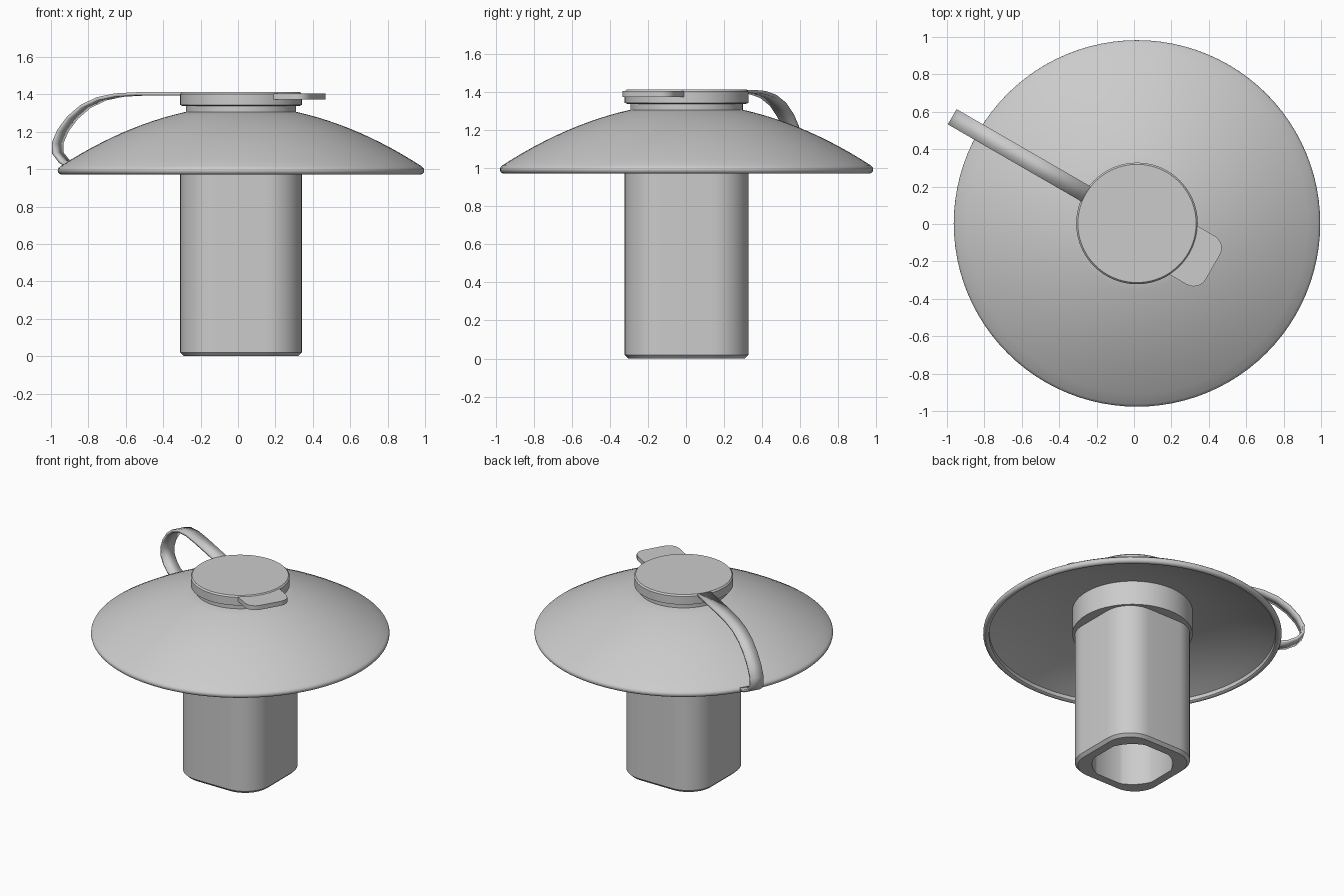
import bpy, bmesh, math
from math import sin, cos, pi, radians
from mathutils import Vector

if "Cube" in bpy.data.objects:
    bpy.data.objects.remove(bpy.data.objects["Cube"])

CENTRE = Vector((0.016, 0.003, 0))

grey = bpy.data.materials.new("light grey")
grey.use_nodes = True
grey.diffuse_color = (0.6, 0.6, 0.6, 1)
grey.node_tree.nodes["Principled BSDF"].inputs["Base Color"].default_value = (0.6, 0.6, 0.6, 1)


def finish(name, bm, turn=0, recalc=True):
    """Turn a bmesh into a placed, shaded object."""
    if recalc:
        bmesh.ops.recalc_face_normals(bm, faces=bm.faces)
    mesh = bpy.data.meshes.new(name)
    bm.to_mesh(mesh)
    bm.free()
    mesh.materials.append(grey)
    ob = bpy.data.objects.new(name, mesh)
    ob.location = CENTRE
    ob.rotation_euler.z = radians(turn)
    bpy.context.collection.objects.link(ob)
    bpy.ops.object.select_all(action='DESELECT')
    bpy.context.view_layer.objects.active = ob
    ob.select_set(True)
    bpy.ops.object.shade_smooth_by_angle(angle=radians(35))
    return ob


def skin(bm, rings, closed=False):
    """Join successive rings of points with quads."""
    loops = [[bm.verts.new(p) for p in ring] for ring in rings]
    pairs = list(zip(loops, loops[1:]))
    if closed:
        pairs.append((loops[-1], loops[0]))
    for a, b in pairs:
        n = len(a)
        for i in range(n):
            j = (i + 1) % n
            bm.faces.new((a[i], a[j], b[j], b[i]))
    return loops


def circle(r, z, n=96):
    return [(r * cos(2 * pi * i / n), r * sin(2 * pi * i / n), z) for i in range(n)]


def rounded_square(half, r, z, seg=12):
    pts = []
    for k in range(4):
        mid = pi / 4 + k * pi / 2
        for i in range(seg + 1):
            a = k * pi / 2 + i / seg * pi / 2
            d = (half - r) * math.sqrt(2)
            pts.append((d * cos(mid) + r * cos(a), d * sin(mid) + r * sin(a), z))
    return pts


# Domed flange with collar below, rolled rim and short neck above
BORE = 0.265
profile = [(BORE, 0.985), (0.395, 0.985), (0.395, 1.16)]
for i in range(1, 9):                      # underside
    t = i / 8
    profile.append((0.395 + 0.545 * t, 1.16 - 0.155 * t + 0.1 * t * (1 - t)))
for i in range(9):                         # rolled rim
    a = radians(-140 + i * 22)
    profile.append((0.958 + 0.022 * cos(a), 0.993 + 0.022 * sin(a)))
for i in range(13):                        # outer dome
    t = i / 12
    profile.append((0.966 - 0.666 * t, 1.015 + 0.29 * t + 0.14 * t * (1 - t)))
profile += [(0.295, 1.305), (0.295, 1.345), (BORE, 1.345)]
bm = bmesh.new()
skin(bm, [circle(r, z) for r, z in profile], closed=True)
finish("domed_flange", bm)

# Rounded square stem with a round bore
base = rounded_square(0.325, 0.195, 0.02)


def bore_ring(z):
    return [(BORE * cos(a), BORE * sin(a), z)
            for a in (math.atan2(y, x) for x, y, _ in base)]


bm = bmesh.new()
skin(bm, [bore_ring(1.34), bore_ring(0), rounded_square(0.305, 0.175, 0),
          base, rounded_square(0.325, 0.195, 1.1)])
finish("square_stem", bm)

# Round cap with a fine bevelled top edge
bm = bmesh.new()
loops = skin(bm, [circle(0.31, 1.337), circle(0.325, 1.343),
                  circle(0.325, 1.402), circle(0.316, 1.412)])
bm.faces.new(loops[0])
bm.faces.new(loops[-1])
finish("cap", bm)

# Pull tab with rounded corners
outline = [(0.2, -0.15)]
for side in (-1, 1):
    arc = [(0.393 + 0.075 * sin(i * pi / 12), side * (0.075 + 0.075 * cos(i * pi / 12)))
           for i in range(7)]
    outline += arc if side < 0 else arc[::-1]
outline.append((0.2, 0.15))
bm = bmesh.new()
loops = skin(bm, [[(x, y, z) for x, y in outline] for z in (1.373, 1.405)])
for loop in loops:
    bm.faces.new(loop)
finish("pull_tab", bm, -30)

# Strap looping from the cap back to the rim
path = [(0.28, 1.402), (0.62, 1.402), (0.75, 1.396), (0.86, 1.376), (0.96, 1.335),
        (1.04, 1.275), (1.1, 1.205), (1.132, 1.14), (1.13, 1.085), (1.09, 1.04),
        (1.03, 1.01), (0.96, 0.998)]
bm = bmesh.new()
rows = [[bm.verts.new((x, s * 0.047, z)) for s in (-1, 1)] for x, z in path]
for a, b in zip(rows, rows[1:]):
    bm.faces.new((a[0], b[0], b[1], a[1]))
strap = finish("strap", bm, 150, recalc=False)
solid = strap.modifiers.new("thickness", 'SOLIDIFY')
solid.thickness = 0.018
solid.offset = 0
